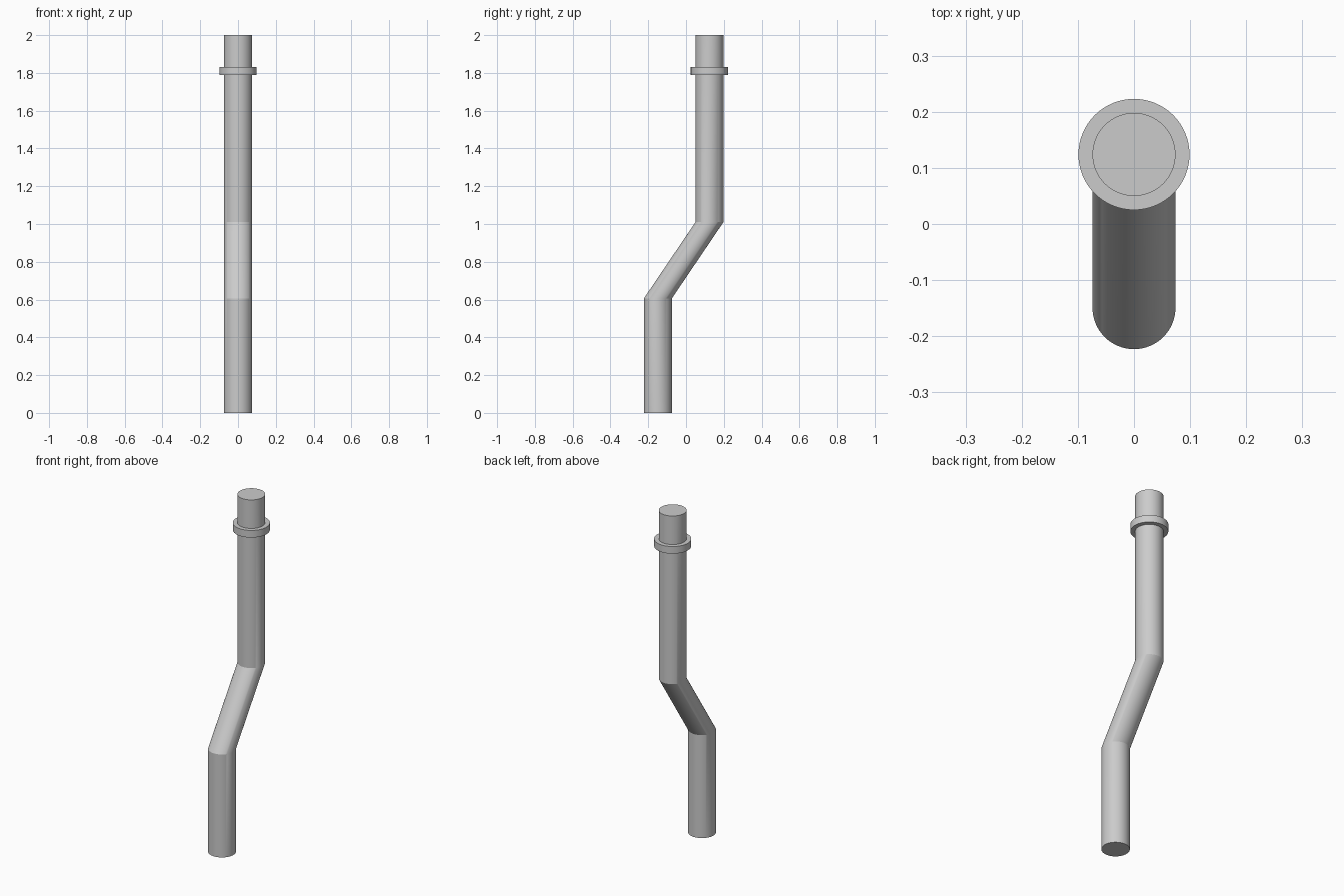
import bpy, bmesh, math

cube = bpy.data.objects.get("Cube")
if cube:
    bpy.data.objects.remove(cube)

SIDES = 64
GREY = (0.6, 0.6, 0.6, 1)
metal = bpy.data.materials.new("grey_metal")
metal.use_nodes = True
metal.diffuse_color = GREY
metal.node_tree.nodes["Principled BSDF"].inputs["Base Color"].default_value = GREY


def tube(name, stations):
    """Skin level rings given as (y, z, radius), with capped ends."""
    bm = bmesh.new()
    rings = []
    for y, z, r in stations:
        angles = [2 * math.pi * i / SIDES for i in range(SIDES)]
        rings.append([bm.verts.new((r * math.cos(a), y + r * math.sin(a), z)) for a in angles])
    for low, high in zip(rings, rings[1:]):
        for i in range(SIDES):
            j = (i + 1) % SIDES
            bm.faces.new((low[i], low[j], high[j], high[i]))
    bm.faces.new(rings[0][::-1])
    bm.faces.new(rings[-1])
    mesh = bpy.data.meshes.new(name)
    bm.to_mesh(mesh)
    bm.free()
    mesh.materials.append(metal)
    obj = bpy.data.objects.new(name, mesh)
    bpy.context.collection.objects.link(obj)
    bpy.ops.object.select_all(action='DESELECT')
    obj.select_set(True)
    bpy.context.view_layer.objects.active = obj
    bpy.ops.object.shade_smooth_by_angle(angle=math.radians(20))
    return obj


FRONT, BACK, RADIUS = -0.149, 0.124, 0.074

# Offset pipe: straight foot, slanted middle, straight upper length
tube("offset_pipe", [(FRONT, 0, RADIUS), (FRONT, 0.606, RADIUS),
                     (BACK, 1.01, RADIUS), (BACK, 2, RADIUS)])

# Collar around the upper length
tube("collar", [(BACK, 1.79, 0.099), (BACK, 1.832, 0.099)])
